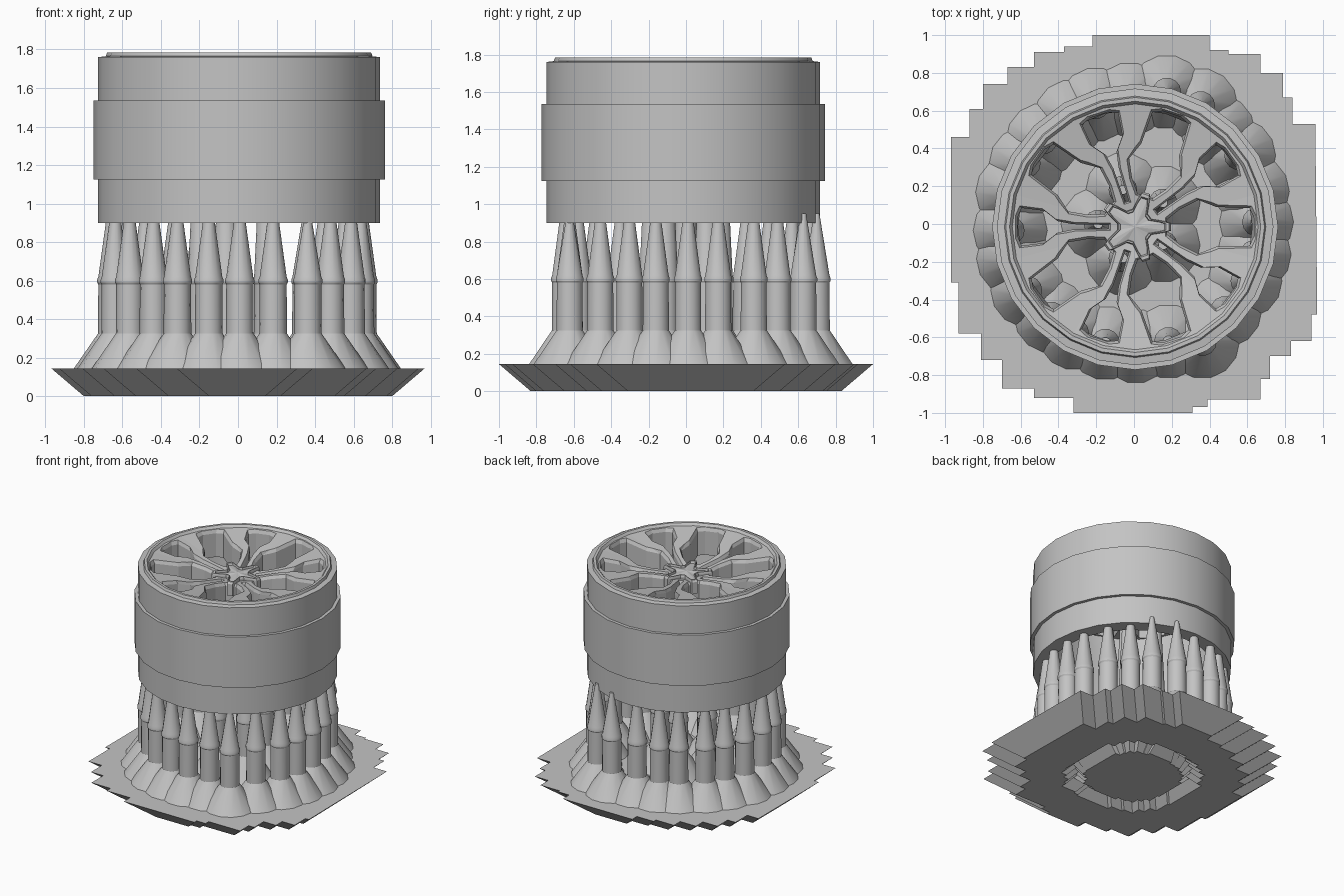
import bpy, bmesh, math, random
from mathutils import Vector, Matrix

random.seed(4)
cube = bpy.data.objects.get("Cube")
if cube:
    bpy.data.objects.remove(cube)

grey = bpy.data.materials.new("plain_grey")
grey.use_nodes = True
tone = (0.55, 0.55, 0.55, 1)
grey.diffuse_color = tone
grey.node_tree.nodes["Principled BSDF"].inputs["Base Color"].default_value = tone

CENTRE = Vector((.006, -.015, 0))
SIDES = 24


def finish(bm, name, smooth=None):
    bmesh.ops.remove_doubles(bm, verts=bm.verts, dist=1e-5)
    bmesh.ops.recalc_face_normals(bm, faces=bm.faces)
    mesh = bpy.data.meshes.new(name)
    bm.to_mesh(mesh)
    bm.free()
    mesh.materials.append(grey)
    obj = bpy.data.objects.new(name, mesh)
    bpy.context.collection.objects.link(obj)
    if smooth:
        bpy.ops.object.select_all(action="DESELECT")
        obj.select_set(True)
        bpy.context.view_layer.objects.active = obj
        bpy.ops.object.shade_smooth_by_angle(angle=math.radians(smooth))
    return obj


def loft(bm, loops, closed=False):
    """Skin a list of equal-length point loops, capped unless closed."""
    rings = [[bm.verts.new(p) for p in loop] for loop in loops]
    pairs = list(zip(rings, rings[1:]))
    if closed:
        pairs.append((rings[-1], rings[0]))
    for a, b in pairs:
        for i in range(len(a)):
            j = (i + 1) % len(a)
            bm.faces.new((a[i], a[j], b[j], b[i]))
    if not closed:
        bm.faces.new(rings[0])
        bm.faces.new(rings[-1])


def circle(r, z, sides, origin):
    return [origin + Vector((r * math.cos(a), r * math.sin(a), z))
            for a in (math.tau * i / sides for i in range(sides))]


# Stepped raft: outer corners per quadrant, joined by axis-aligned steps
quadrants = [
    [(.96, .53), (.84, .67), (.79, .8), (.67, .9), (.5, .92), (.4, 1)],
    [(-.22, 1), (-.37, .94), (-.53, .91), (-.67, .83), (-.8, .74), (-.87, .61), (-.97, .46)],
    [(-.97, -.31), (-.93, -.58), (-.81, -.72), (-.7, -.87), (-.53, -.92), (-.32, -1)],
    [(.31, -1), (.39, -.97), (.67, -.93), (.72, -.82), (.83, -.7), (.94, -.62), (.97, -.48)],
]
outline = []
for q, corners in enumerate(quadrants):
    for a, b in zip(corners, corners[1:]):
        outline += [a, (b[0], a[1]) if q % 2 == 0 else (a[0], b[1])]
    outline.append(corners[-1])


def raft_loop(scale, inset, z):
    return [(x * scale - math.copysign(inset, x), y * scale - math.copysign(inset, y), z)
            for x, y in outline]


# Sloping sides, and a grooved ring in the underside
bm = bmesh.new()
raft_levels = [(1, 0, .145), (1, .17, 0), (.48, 0, 0), (.48, .06, .07), (.34, 0, 0)]
loft(bm, [raft_loop(*level) for level in raft_levels])
finish(bm, "raft")


# Support columns: flared foot, shaft, bead and tapered tip
def support(name, r, angle, top, tip):
    profile = [(.2, .14), (.072, .325), (.07, .58), (.076, .59), (.076, .605), (.07, .62), (tip, top)]
    origin = Vector((r * math.cos(angle), r * math.sin(angle), 0))
    bm = bmesh.new()
    loft(bm, [circle(width, z, 14, origin) for width, z in profile])
    finish(bm, name, 30)


COUNT = 24
for i in range(COUNT):
    a = math.tau * i / COUNT - math.pi / 2 + .03 + random.uniform(-.03, .03)
    if i in (2, 10, 11):
        support(f"outer_support_{i + 1}", .72, a, .95, .015)
    else:
        support(f"outer_support_{i + 1}", .655 + random.uniform(-.01, .01), a, .91, .03)

for i in range(5):
    support(f"inner_support_{i + 1}", .19, math.tau * (i + .5) / 5, 1.55, .025)

# Hollow wheel barrel with a raised middle band and a chamfered lip
barrel = [(.732, .9), (.732, 1.125), (.757, 1.125), (.757, 1.535), (.732, 1.535),
          (.732, 1.76), (.692, 1.765), (.685, 1.785), (.665, 1.785),
          (.65, 1.765), (.645, 1.5), (.62, 1.4), (.62, .9)]
bm = bmesh.new()
loft(bm, [circle(r, z, SIDES, CENTRE) for r, z in barrel], closed=True)
finish(bm, "wheel_barrel", 25)


# Dished face that the windows are cut from
def surface(r):
    return 1.665 + .155 * r


bm = bmesh.new()
loft(bm, [circle(r, z, SIDES, CENTRE) for r, z in
          ((.01, 1.45), (.655, 1.55), (.655, surface(.655)), (.01, surface(0)))])
face = finish(bm, "wheel_spokes")

# Window outlines, half of each, mirrored across the spoke axis
wide_half = [(.17, .04), (.24, .095), (.335, .142), (.43, .105), (.605, .1), (.628, .05)]
slit_half = [(.14, .01), (.33, .014), (.41, .03), (.48, .085), (.6, .1), (.622, .05)]


def window_loops(half, angle):
    pts = half + [(x, -y) for x, y in reversed(half)]
    turn = Matrix.Rotation(angle, 4, "Z")
    loops = []
    for height, grow in ((1.2, 0), (-.025, 0), (.02, .018), (1.9, .018)):
        loop = []
        for x, y in pts:
            z = height if height > 1 else surface(math.hypot(x, y)) + height
            gx = x + math.copysign(grow, x - .4)
            gy = y + math.copysign(grow, y)
            loop.append(CENTRE + turn @ Vector((gx, gy, z)))
        loops.append(loop)
    return loops


bm = bmesh.new()
for i in range(10):
    loft(bm, window_loops(slit_half if i % 2 else wide_half, math.tau * i / 10))
bmesh.ops.triangulate(bm, faces=bm.faces)
cutter = finish(bm, "window_cutter")
cutter.hide_render = True

cut = face.modifiers.new("windows", "BOOLEAN")
cut.operation = "DIFFERENCE"
cut.solver = "EXACT"
cut.object = cutter
depsgraph = bpy.context.evaluated_depsgraph_get()
face_mesh = bpy.data.meshes.new_from_object(face.evaluated_get(depsgraph))
face.modifiers.clear()
face.data = face_mesh
bpy.data.objects.remove(cutter)

# Five-lobed hub star with a sunken, slightly peaked centre
star = []
for i in range(5):
    for da, r in ((-.2, .155), (-.11, .19), (.11, .19), (.2, .155), (.45, .095), (.807, .095)):
        a = math.tau * i / 5 + da
        star.append((r * math.cos(a), r * math.sin(a)))
bm = bmesh.new()
star_levels = [(1, 1.6), (1, 1.695), (.95, 1.71), (.86, 1.71), (.82, 1.693), (.02, 1.706)]
loft(bm, [[CENTRE + Vector((x * s, y * s, z)) for x, y in star] for s, z in star_levels])
finish(bm, "hub_star")
